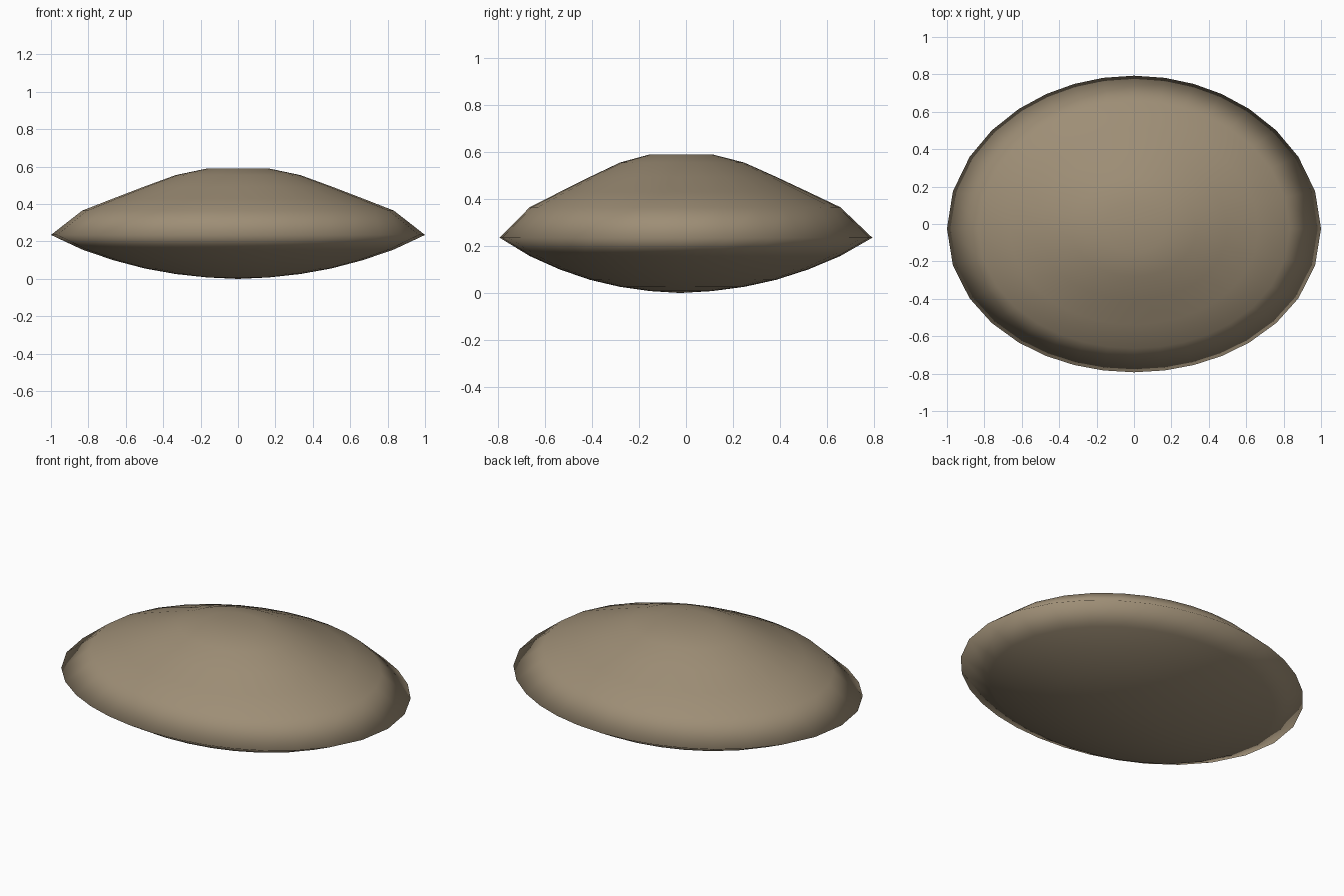
import bpy, bmesh, math

if "Cube" in bpy.data.objects:
    bpy.data.objects.remove(bpy.data.objects["Cube"])

# Rim angles of one quadrant (degrees from the y axis), mirrored to a full loop
quad = [0, 9.5, 18.7, 28, 38, 49.5, 61.5, 75.5]
half = quad + [90] + [180 - a for a in reversed(quad)]
angles = half + [360 - a for a in reversed(half[1:-1])]
n = len(angles)

# Section from the top ring down over the rim to the lowest ring: (radius, z)
profile = [(1/6, 0.59), (1/3, 0.555), (1/2, 0.494), (2/3, 0.43), (5/6, 0.365),
           (1, 0.235),
           (5/6, 0.157), (2/3, 0.1), (1/2, 0.056), (1/3, 0.026), (1/6, 0.008)]


def place(r, a, z):
    """Point on the slightly egg-shaped outline at scale r."""
    s, c = math.sin(math.radians(a)), math.cos(math.radians(a))
    shift = -0.025 * (1 - r + r * s * s)
    return (r * s, 0.793 * r * c + shift, z)


# Lens-shaped body
bm = bmesh.new()
rings = [[bm.verts.new(place(r, a, z)) for a in angles] for r, z in profile]
top = bm.verts.new(place(0, 0, 0.59))
bottom = bm.verts.new(place(0, 0, 0.0))
for i in range(n):
    j = (i + 1) % n
    bm.faces.new((top, rings[0][i], rings[0][j]))
    bm.faces.new((bottom, rings[-1][j], rings[-1][i]))
    for u, v in zip(rings, rings[1:]):
        bm.faces.new((u[i], v[i], v[j], u[j]))
bmesh.ops.recalc_face_normals(bm, faces=bm.faces)
for f in bm.faces:
    f.smooth = True

mesh = bpy.data.meshes.new("domed_pebble")
bm.to_mesh(mesh)
bm.free()
body = bpy.data.objects.new("domed_pebble", mesh)
bpy.context.collection.objects.link(body)

# Tan brown surface
mat = bpy.data.materials.new("tan_brown")
mat.diffuse_color = (0.34, 0.27, 0.18, 1)
mat.use_nodes = True
mat.node_tree.nodes["Principled BSDF"].inputs["Base Color"].default_value = mat.diffuse_color
mesh.materials.append(mat)
